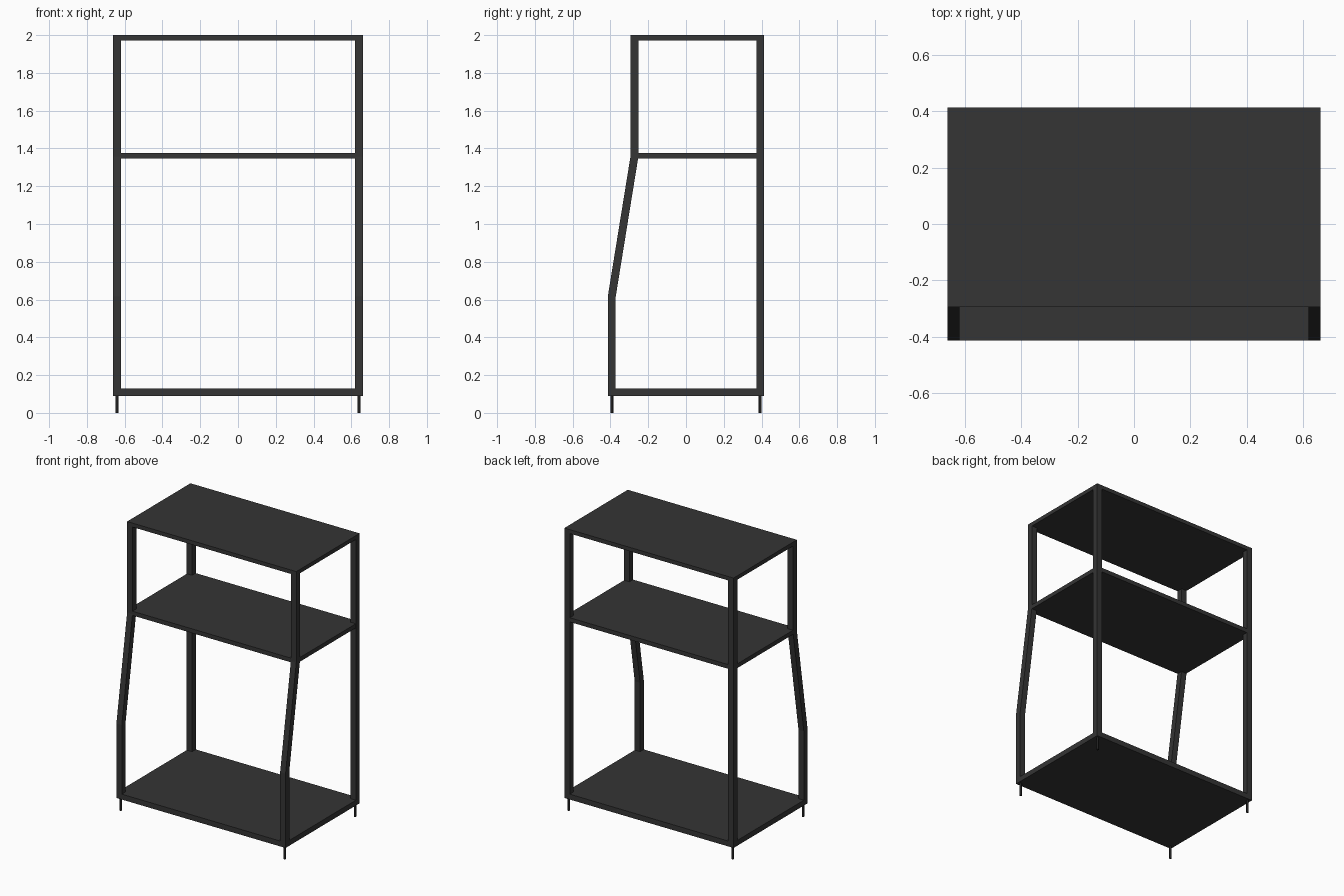
import bpy, bmesh

if "Cube" in bpy.data.objects:
    bpy.data.objects.remove(bpy.data.objects["Cube"])

W, D = 0.662, 0.414      # half width and half depth
T = 0.042                # post thickness
Y_TOP = -0.294           # front edge of the upper section


def material(name, v):
    m = bpy.data.materials.new(name)
    m.diffuse_color = (v, v, v, 1)
    m.use_nodes = True
    m.node_tree.nodes["Principled BSDF"].inputs["Base Color"].default_value = m.diffuse_color
    return m


frame_mat = material("charcoal_metal", 0.035)
foot_mat = material("black_foot", 0.015)


def finish(name, bm, mat):
    bmesh.ops.recalc_face_normals(bm, faces=bm.faces)
    me = bpy.data.meshes.new(name)
    bm.to_mesh(me)
    bm.free()
    me.materials.append(mat)
    ob = bpy.data.objects.new(name, me)
    bpy.context.collection.objects.link(ob)
    return ob


def box(name, x0, x1, y0, y1, z0, z1, mat):
    bm = bmesh.new()
    bmesh.ops.create_cube(bm, size=1)
    for v in bm.verts:
        v.co = (x1 if v.co.x > 0 else x0,
                y1 if v.co.y > 0 else y0,
                z1 if v.co.z > 0 else z0)
    return finish(name, bm, mat)


# Shelves
box("bottom_shelf", -W, W, -D, D, 0.09, 0.128, frame_mat)
box("middle_shelf", -W + 0.001, W - 0.001, Y_TOP + 0.001, D - 0.001, 1.346, 1.376, frame_mat)
box("top_shelf", -W, W, Y_TOP, D, 1.972, 2.0, frame_mat)


def front_post(name, x0, x1):
    # Square section carried up through the two bends
    path = [(-D, 0.128), (-D, 0.616), (Y_TOP, 1.357), (Y_TOP, 1.972)]
    bm = bmesh.new()
    rings = [[bm.verts.new(p) for p in ((x0, y, z), (x1, y, z), (x1, y + T, z), (x0, y + T, z))]
             for y, z in path]
    for a, b in zip(rings, rings[1:]):
        for i in range(4):
            j = (i + 1) % 4
            bm.faces.new((a[i], a[j], b[j], b[i]))
    bm.faces.new(rings[0])
    bm.faces.new(rings[-1])
    finish(name, bm, frame_mat)


# Posts and feet on both sides
for side, s in (("left", -1), ("right", 1)):
    x0, x1 = sorted((s * W, s * (W - T)))
    front_post("front_post_" + side, x0, x1)
    box("back_post_" + side, x0, x1, D - T, D, 0.128, 1.972, frame_mat)
    for end, e in (("front", -1), ("back", 1)):
        bm = bmesh.new()
        bmesh.ops.create_cone(bm, cap_ends=True, segments=16, radius1=0.008, radius2=0.008, depth=0.1)
        bmesh.ops.translate(bm, verts=bm.verts, vec=(s * (W - T / 2), e * (D - T / 2), 0.05))
        foot = finish(f"{end}_foot_{side}", bm, foot_mat)
        for p in foot.data.polygons:
            p.use_smooth = len(p.vertices) == 4
